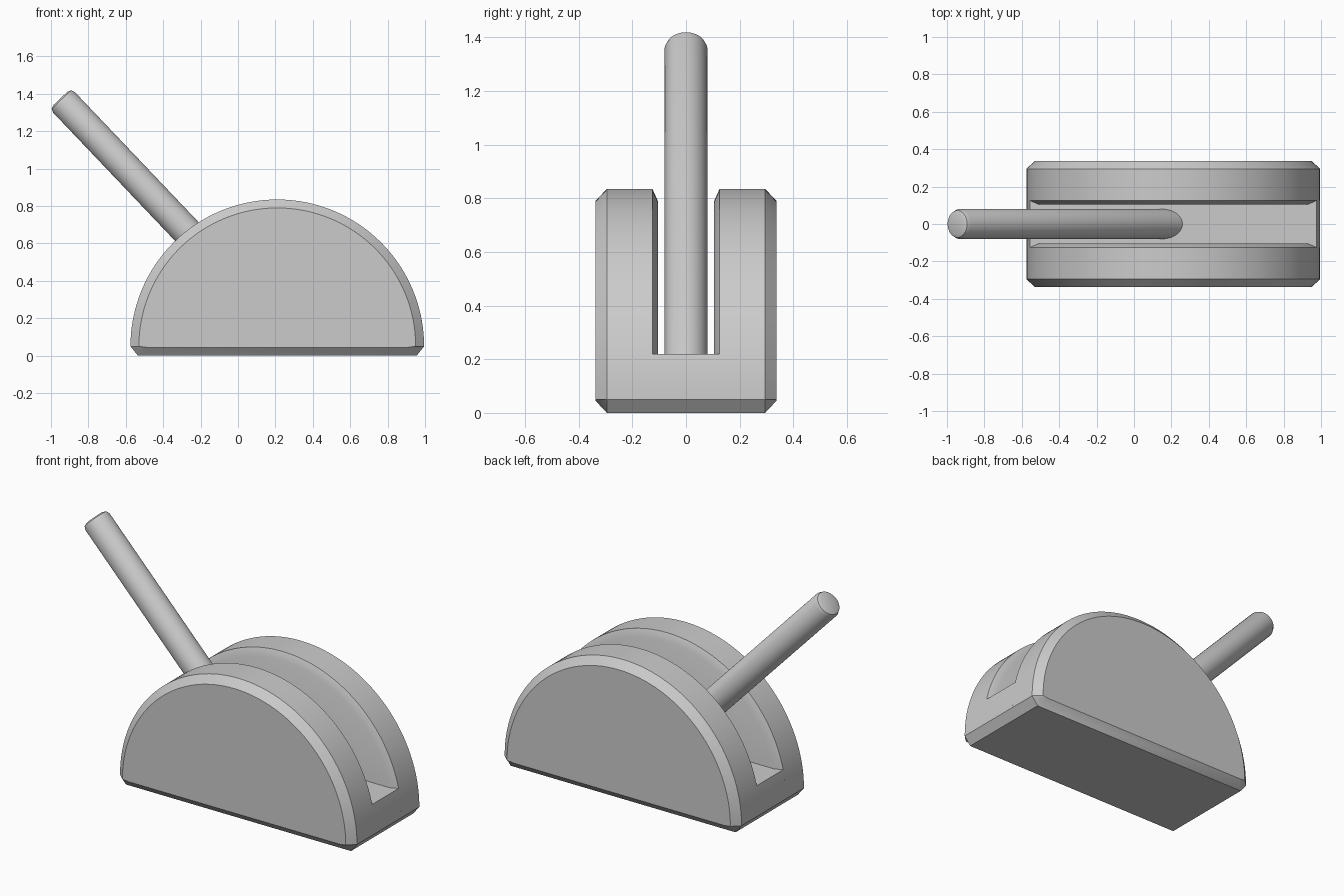
import bpy, bmesh
from math import sin, cos, asin, pi, radians
from mathutils import Vector

if "Cube" in bpy.data.objects:
    bpy.data.objects.remove(bpy.data.objects["Cube"])

CX, CZ, R = 0.21, 0.05, 0.785   # half-disc centre and radius
FLOOR = 0.22                    # slot floor height


def profile(inset, angles):
    """Half-disc outline (x, z) with small chamfers at its foot."""
    r = R - inset
    pts = [(CX + r * cos(a), CZ + r * sin(a)) for a in angles]
    pts += [(CX - r + 0.04, inset), (CX + r - 0.04, inset)]
    return pts


def loft(name, rings):
    """Skin a stack of equal-length outlines given as (y, points)."""
    bm = bmesh.new()
    loops = [[bm.verts.new((x, y, z)) for x, z in pts] for y, pts in rings]
    for a, b in zip(loops, loops[1:]):
        for i in range(len(a)):
            j = (i + 1) % len(a)
            bm.faces.new((a[i], a[j], b[j], b[i]))
    bm.faces.new(loops[0])
    bm.faces.new(loops[-1][::-1])
    return finish(name, bm)


def finish(name, bm):
    bmesh.ops.recalc_face_normals(bm, faces=bm.faces)
    mesh = bpy.data.meshes.new(name)
    bm.to_mesh(mesh)
    bm.free()
    ob = bpy.data.objects.new(name, mesh)
    bpy.context.collection.objects.link(ob)
    bpy.ops.object.select_all(action='DESELECT')
    bpy.context.view_layer.objects.active = ob
    ob.select_set(True)
    bpy.ops.object.shade_smooth_by_angle(angle=radians(30))
    return ob


# Chamfered half-disc side walls, mirrored across the slot
arc = [pi * i / 64 for i in range(65)]
walls = loft("side_walls", [(y, profile(d, arc)) for y, d in
                            ((-0.337, 0.045), (-0.295, 0), (-0.125, 0), (-0.105, 0.045))])
mirror = walls.modifiers.new("mirror", 'MIRROR')
mirror.use_axis = (False, True, False)

# Base block joining the walls, its top forming the slot floor
top = asin((FLOOR - CZ) / R)
low = [top * i / 5 for i in range(6)]
ends = low + [pi - a for a in reversed(low)]
loft("slot_base", [(y, profile(0, ends)) for y in (-0.125, 0.125)])

# Slanted lever rod with a chamfered tip
tip, foot = Vector((-0.95, 0, 1.375)), Vector((0.22, 0, 0.145))
axis = tip - foot
length = axis.length
bm = bmesh.new()
bmesh.ops.create_cone(bm, cap_ends=True, segments=48, radius1=0.08, radius2=0.08, depth=length)
rim = [e for e in bm.edges if all(v.co.z > 0 for v in e.verts)]
bmesh.ops.bevel(bm, geom=rim, offset=0.028, segments=2, profile=0.5, affect='EDGES')
lever = finish("lever", bm)
lever.location = (tip + foot) / 2
lever.rotation_euler = axis.to_track_quat('Z', 'Y').to_euler()
